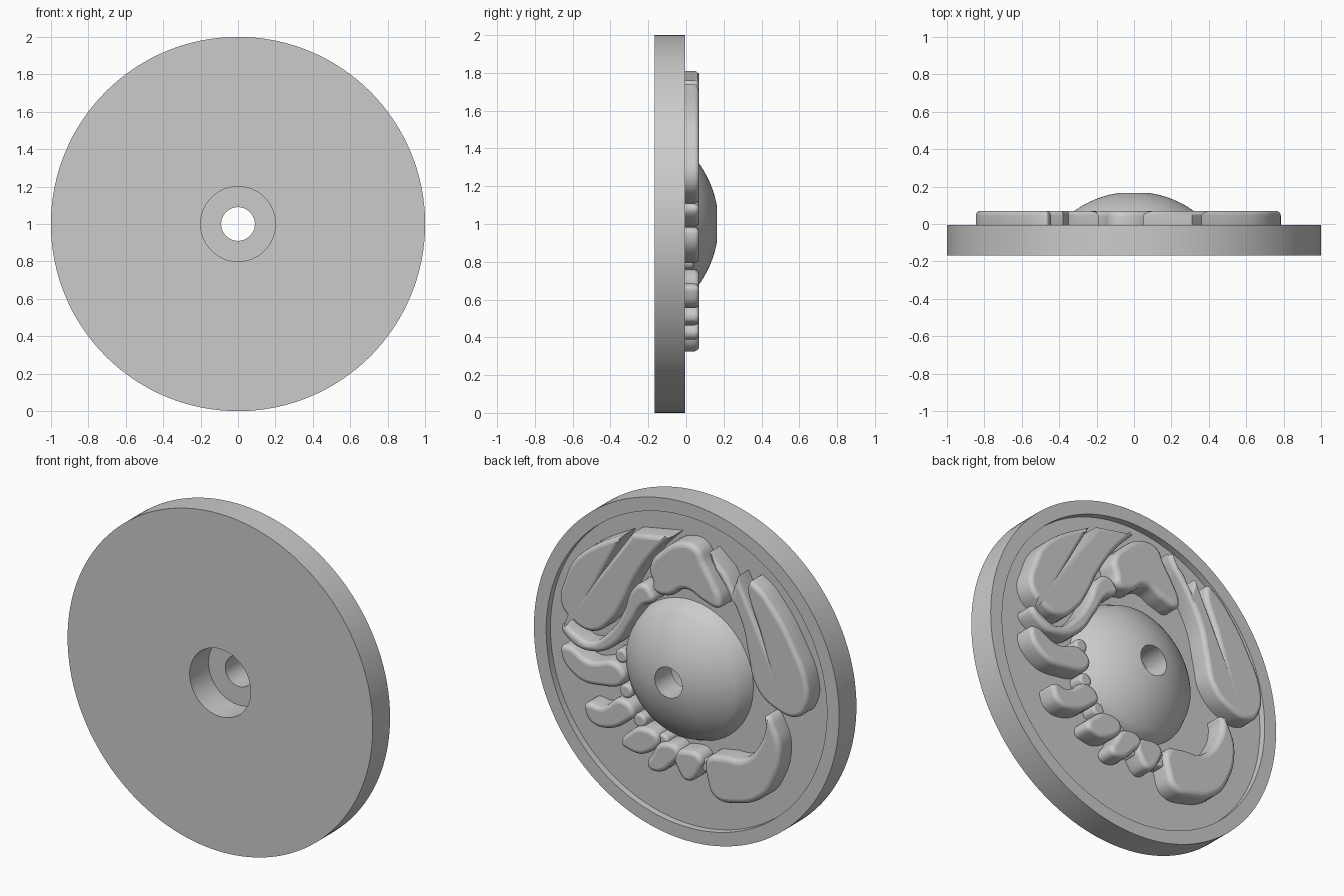
import bpy, bmesh, math
from mathutils import Matrix, Vector

if "Cube" in bpy.data.objects:
    bpy.data.objects.remove(bpy.data.objects["Cube"])

grey = bpy.data.materials.new("plain_grey")
grey.use_nodes = True
grey.diffuse_color = (0.6, 0.6, 0.6, 1)
grey.node_tree.nodes["Principled BSDF"].inputs["Base Color"].default_value = (0.6, 0.6, 0.6, 1)

FLOOR, RIM, FRONT, RELIEF_TOP = -0.045, -0.005, -0.167, 0.07


def finish(obj, angle=30):
    """Give the object its colour and smooth shading."""
    obj.data.materials.clear()
    obj.data.materials.append(grey)
    bpy.ops.object.select_all(action="DESELECT")
    obj.select_set(True)
    bpy.context.view_layer.objects.active = obj
    bpy.ops.object.shade_smooth_by_angle(angle=math.radians(angle))


def lathe(name, profile, steps=128):
    """Turn a closed (radius, y) profile around the y axis."""
    bm = bmesh.new()
    verts = [bm.verts.new((r, y, 0)) for r, y in profile]
    edges = [bm.edges.new((v, verts[i - 1])) for i, v in enumerate(verts)]
    bmesh.ops.spin(bm, geom=verts + edges, cent=(0, 0, 0), axis=(0, 1, 0),
                   angle=math.tau, steps=steps, use_duplicate=False)
    bmesh.ops.remove_doubles(bm, verts=bm.verts, dist=0.0001)
    bmesh.ops.recalc_face_normals(bm, faces=bm.faces)
    mesh = bpy.data.meshes.new(name)
    bm.to_mesh(mesh)
    bm.free()
    obj = bpy.data.objects.new(name, mesh)
    obj.location.z = 1
    bpy.context.collection.objects.link(obj)
    finish(obj)


def relief(name, outline, corners=(), bevel=0.03, top=RELIEF_TOP):
    """Raise a rounded pad from an outline in hundredths; corners stay sharp."""
    curve = bpy.data.curves.new(name, "CURVE")
    curve.dimensions = "2D"
    curve.fill_mode = "BOTH"
    curve.resolution_u = 6
    half = (top + 0.1) / 2
    curve.bevel_depth = bevel
    curve.bevel_resolution = 3
    curve.offset = -bevel
    curve.extrude = half - bevel
    spline = curve.splines.new("BEZIER")
    spline.use_cyclic_u = True
    spline.bezier_points.add(len(outline) - 1)
    for i, (point, (x, z)) in enumerate(zip(spline.bezier_points, outline)):
        point.co = (x / 100, z / 100, 0)
        kind = "VECTOR" if i in corners else "AUTO"
        point.handle_left_type = point.handle_right_type = kind
    obj = bpy.data.objects.new(name, curve)
    bpy.context.collection.objects.link(obj)
    obj.location = (0, top - half, 1)
    obj.rotation_euler.x = math.pi / 2
    bpy.ops.object.select_all(action="DESELECT")
    obj.select_set(True)
    bpy.context.view_layer.objects.active = obj
    bpy.ops.object.convert(target="MESH")
    finish(bpy.context.view_layer.objects.active, 40)


# Round body with a raised rim and a wide bore at the front
lathe("disc_body", [(0.2, FRONT), (0.2, FLOOR), (0.92, FLOOR), (0.92, RIM), (1, RIM), (1, FRONT)])

# Dome with a narrow hole, closing the wide bore
DOME_R, APEX = 0.55, 0.172
dome = [(0.2, FLOOR), (0.2, 0.01), (0.09, 0.01)]
for i in range(13):
    r = 0.09 + 0.29 * i / 12
    dome.append((r, APEX - DOME_R + math.sqrt(DOME_R ** 2 - r ** 2)))
dome.append((0.41, FLOOR))
lathe("centre_dome", dome)

# Large upper pads
relief("left_wing_pad", [(78, 23), (75, 38), (70, 49), (59, 60), (36, 74), (50, 49), (31, 76),
                         (5, 81), (17, 68), (30, 48), (38, 31), (45, 20), (57, 11), (70, 14)],
       corners=(4, 5, 6, 7), bevel=0.025)
relief("top_hook_pad", [(18, 51), (20, 59), (12, 71), (-3, 80), (-12, 78), (-16, 71), (-23, 60),
                        (-27, 51), (-26, 47), (-16, 48), (-4, 52), (8, 45), (17, 46)])
relief("right_wing_pad", [(-19, 78), (-30, 69), (-35, 60), (-38, 69), (-54, 36), (-46, 68),
                          (-50, 67), (-62, 56), (-75, 37), (-84, 16), (-83, 3), (-77, -4),
                          (-63, -3), (-50, 7), (-45, 24), (-41, 41), (-32, 58), (-21, 73)],
       corners=(0, 1, 2, 3, 4), bevel=0.025)

# Curved band under the left wing, and the lower tail pad
relief("curved_band", [(24, 48), (31, 43), (37, 28), (47, 13), (60, 4), (69, 7), (77, 10),
                       (71, 1), (57, -1), (43, 6), (32, 22), (24, 35), (17, 40), (18, 44)],
       bevel=0.025)
relief("tail_pad", [(-56, -9), (-63, -16), (-66, -30), (-61, -48), (-54, -58), (-37, -66),
                    (-23, -66), (-18, -57), (-18, -44), (-29, -40), (-42, -38), (-54, -23),
                    (-56, -14)])

# Row of shrinking pads around the lower left of the dome
row = [
    [(78, -5), (76, -2), (59, -7), (41, -4), (36, -12), (53, -20), (69, -18)],
    [(62, -37), (62, -33), (51, -32), (38, -24), (30, -30), (35, -37), (48, -44), (58, -43)],
    [(38, -50), (33, -42), (24, -37), (14, -41), (22, -52), (33, -53)],
    [(21, -59), (18, -51), (12, -43), (0, -45), (5, -54), (15, -61)],
    [(1, -56), (3, -47), (-4, -43), (-14, -45), (-13, -53), (-5, -61)],
]
for number, outline in enumerate(row, 1):
    relief(f"row_pad_{number}", outline, bevel=0.025)

# Small beads bridging the row along the dome edge
beads = [(40, 0), (37, -20), (28, -35), (13, -43), (1, -50), (-16, -50)]
for number, (x, z) in enumerate(beads, 1):
    ring = [(x + 4 * math.cos(a), z + 4 * math.sin(a))
            for a in (math.tau * k / 6 for k in range(6))]
    relief(f"bridge_bead_{number}", ring, bevel=0.015, top=0.04)
